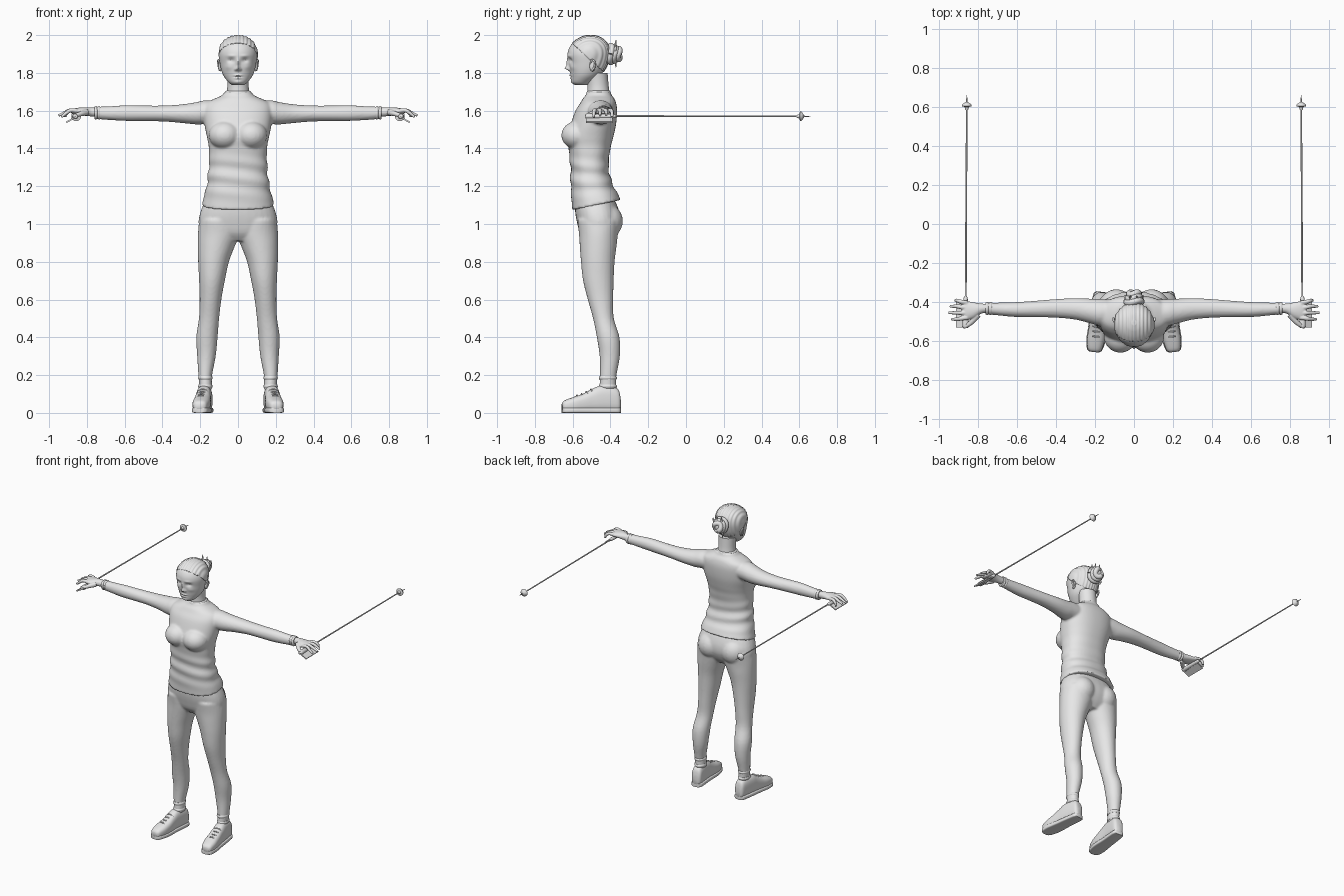
import bpy, bmesh, math
from mathutils import Matrix, Vector

if "Cube" in bpy.data.objects:
    bpy.data.objects.remove(bpy.data.objects["Cube"])

GREY = bpy.data.materials.new("plain_grey")
GREY.use_nodes = True
GREY.diffuse_color = (.8, .8, .8, 1)
GREY.node_tree.nodes["Principled BSDF"].inputs["Base Color"].default_value = (.8, .8, .8, 1)


def refine(rows, k):
    """Smooth spline through the given sections."""
    out = []
    for i in range(len(rows) - 1):
        quad = (rows[max(i - 1, 0)], rows[i], rows[i + 1], rows[min(i + 2, len(rows) - 1)])
        for j in range(k):
            t = j / k
            out.append([b + .5 * t * (c - a + t * (2 * a - 5 * b + 4 * c - d + t * (3 * b - a - 3 * c + d)))
                        for a, b, c, d in zip(*quad)])
    return out + [list(rows[-1])]


def skin_rings(bm, rings):
    loops = [[bm.verts.new(p) for p in ring] for ring in rings]
    n = len(loops[0])
    for lo, hi in zip(loops, loops[1:]):
        for i in range(n):
            bm.faces.new((lo[i], lo[(i + 1) % n], hi[(i + 1) % n], hi[i]))
    bm.faces.new(loops[0][::-1])
    bm.faces.new(loops[-1])


def loft(bm, axis, rows, n=32, k=4, power=2.0):
    """Rows hold the position on the axis, then low and high bounds of each side."""
    rings = []
    for t, a0, a1, b0, b1 in refine(rows, k):
        ring = []
        for i in range(n):
            c, s = math.cos(math.tau * i / n), math.sin(math.tau * i / n)
            a = (a0 + a1) / 2 + (a1 - a0) / 2 * math.copysign(abs(c) ** (2 / power), c)
            b = (b0 + b1) / 2 + (b1 - b0) / 2 * math.copysign(abs(s) ** (2 / power), s)
            ring.append({"x": (t, a, b), "y": (a, t, b), "z": (a, b, t)}[axis])
        rings.append(ring)
    skin_rings(bm, rings)


def sym(rows):
    return [(z, -w, w, y0, y1) for z, w, y0, y1 in rows]


def tube(bm, points, radii, n=10, k=4):
    path = refine([(*p, r) for p, r in zip(points, radii)], k)
    rings = []
    for i, p in enumerate(path):
        run = Vector(path[min(i + 1, len(path) - 1)][:3]) - Vector(path[max(i - 1, 0)][:3])
        turn = run.to_track_quat("Z", "Y")
        rings.append([Vector(p[:3]) + turn @ Vector((p[3] * math.cos(math.tau * j / n),
                                                     p[3] * math.sin(math.tau * j / n), 0)) for j in range(n)])
    skin_rings(bm, rings)


def ball(bm, loc, size):
    bmesh.ops.create_uvsphere(bm, u_segments=24, v_segments=16, radius=1,
                              matrix=Matrix.Translation(loc) @ Matrix.Diagonal((*size, 1)))


def both(bm):
    """Add the mirrored twin of everything built so far."""
    twin = bmesh.ops.duplicate(bm, geom=bm.verts[:] + bm.edges[:] + bm.faces[:])["geom"]
    for v in twin:
        if isinstance(v, bmesh.types.BMVert):
            v.co.x *= -1


def finish(name, bm, voxel=0, soften=3):
    bmesh.ops.recalc_face_normals(bm, faces=bm.faces[:])
    mesh = bpy.data.meshes.new(name)
    bm.to_mesh(mesh)
    bm.free()
    mesh.materials.append(GREY)
    mesh.shade_smooth()
    mesh.set_sharp_from_angle(angle=math.radians(55))
    ob = bpy.data.objects.new(name, mesh)
    bpy.context.scene.collection.objects.link(ob)
    if voxel:
        rm = ob.modifiers.new("blend", "REMESH")
        rm.mode, rm.voxel_size, rm.use_smooth_shade = "VOXEL", voxel, True
        sm = ob.modifiers.new("soften", "SMOOTH")
        sm.factor, sm.iterations = .5, soften
    return ob


# Shirt: arms first, mirrored, then the torso with a sloping hem
bm = bmesh.new()
loft(bm, "x", [(.08, -.5, -.39, 1.54, 1.65), (.17, -.52, -.385, 1.53, 1.655), (.22, -.51, -.383, 1.527, 1.645),
               (.3, -.49, -.38, 1.535, 1.633), (.4, -.48, -.385, 1.543, 1.627), (.5, -.478, -.393, 1.545, 1.627),
               (.6, -.477, -.4, 1.546, 1.628), (.7, -.468, -.403, 1.552, 1.622), (.76, -.462, -.403, 1.557, 1.622)])
ball(bm, (.07, -.575, 1.47), (.085, .085, .075))
both(bm)
torso = bmesh.new()
loft(torso, "z", sym([(1.1, .192, -.603, -.345), (1.15, .18, -.606, -.365), (1.2, .167, -.61, -.388),
                      (1.3, .155, -.612, -.41), (1.4, .154, -.622, -.4), (1.46, .164, -.632, -.385),
                      (1.53, .178, -.61, -.37), (1.6, .183, -.585, -.365), (1.64, .168, -.56, -.37),
                      (1.665, .12, -.545, -.38), (1.68, .087, -.532, -.393), (1.7, .07, -.524, -.4)]),
     n=64, k=8, power=2.3)
for v in torso.verts:
    x, y, z = v.co
    fold = .005 * math.sin(z * 75 + 9 * x + 7 * y) * math.exp(-((z - 1.26) / .09) ** 2)
    v.co.x += fold * x / .16
    v.co.y += fold * (y + .5) / .11
    v.co.z += .21 * (y + .475) * max(0, min(1, (1.3 - z) / .2))
scrap = bpy.data.meshes.new("torso_scrap")
torso.to_mesh(scrap)
torso.free()
bm.from_mesh(scrap)
bpy.data.meshes.remove(scrap)
finish("shirt", bm, .008)

# Collar and cuffs
bm = bmesh.new()
loft(bm, "z", sym([(1.672, .07, -.53, -.395), (1.68, .073, -.531, -.394), (1.7, .068, -.525, -.4),
                   (1.706, .06, -.518, -.405)]))
finish("collar", bm)
bm = bmesh.new()
for x in (.735, .752):
    loft(bm, "x", [(x - .009, -.462, -.403, 1.558, 1.618), (x, -.467, -.4, 1.553, 1.624),
                   (x + .009, -.462, -.403, 1.558, 1.62)])
both(bm)
finish("cuffs", bm)

# Leggings: legs, seat and hips
bm = bmesh.new()
loft(bm, "z", [(.12, .137, .205, -.46, -.37), (.16, .138, .207, -.457, -.37), (.2, .137, .21, -.455, -.368),
               (.3, .118, .216, -.457, -.35), (.4, .108, .221, -.472, -.352), (.5, .1, .207, -.492, -.382),
               (.6, .088, .203, -.52, -.385), (.7, .07, .206, -.545, -.383), (.8, .048, .211, -.556, -.378),
               (.88, .018, .213, -.562, -.368), (.95, -.01, .212, -.567, -.36), (1.02, 0, .205, -.575, -.35)])
ball(bm, (.09, -.43, 1.015), (.092, .096, .095))
both(bm)
loft(bm, "z", sym([(.91, .12, -.53, -.4), (.95, .19, -.56, -.37), (1, .208, -.575, -.35),
                   (1.05, .203, -.585, -.35), (1.1, .185, -.588, -.365), (1.14, .165, -.58, -.385)]), power=2.3)
finish("leggings", bm, .008)

# Ankle bands
bm = bmesh.new()
for z in (.14, .185):
    loft(bm, "z", [(z - .01, .138, .206, -.458, -.37), (z, .134, .211, -.462, -.365),
                   (z + .01, .138, .208, -.457, -.37)])
both(bm)
finish("ankle_bands", bm)

# Shoes: rounded upper, flat sole, laces
upper = [(-.658, -.02, .02, .02, .05), (-.645, -.036, .034, .01, .065), (-.6, -.047, .043, .004, .083),
         (-.55, -.048, .042, .004, .1), (-.5, -.043, .04, .004, .125), (-.46, -.04, .04, .004, .142),
         (-.4, -.038, .038, .004, .142), (-.36, -.034, .034, .005, .125), (-.347, -.02, .02, .02, .08)]
place = Matrix.Translation((.174, -.4, 0)) @ Matrix.Rotation(.12, 4, "Z") @ Matrix.Translation((0, .4, 0))
for name in ("shoe_uppers", "shoe_soles", "shoe_laces"):
    bm = bmesh.new()
    if name == "shoe_uppers":
        loft(bm, "y", upper, power=2.7)
    elif name == "shoe_soles":
        loft(bm, "y", [(y, a - .004, b + .004, 0, .028) for y, a, b, _, _ in upper], power=5)
    else:
        for y, z in ((-.575, .091), (-.55, .099), (-.525, .111), (-.5, .124)):
            tube(bm, [(-.028, y, z - .01), (0, y - .004, z + .002), (.026, y, z - .01)], [.004] * 3, n=8)
    bm.transform(place)
    both(bm)
    finish(name, bm)

# Head: smooth skull, then soft pushes shape the face
skull = sym([(1.735, .03, -.585, -.52), (1.75, .05, -.603, -.5), (1.78, .074, -.609, -.46), (1.81, .087, -.614, -.435),
             (1.85, .096, -.62, -.415), (1.9, .102, -.627, -.405), (1.94, .094, -.614, -.41),
             (1.97, .074, -.585, -.43), (1.99, .043, -.55, -.46), (1.998, .012, -.52, -.49)])
face = [(.037, 1.866, .018, .012, .011), (0, 1.85, .009, .025, -.012), (0, 1.824, .011, .011, -.022),
        (.013, 1.818, .006, .007, -.008), (0, 1.787, .018, .005, -.008), (0, 1.772, .015, .005, -.007),
        (0, 1.779, .02, .003, .004), (0, 1.75, .02, .012, -.005), (.05, 1.83, .02, .015, -.004),
        (.035, 1.89, .022, .007, -.004)]
bm = bmesh.new()
loft(bm, "z", skull, n=128, k=10)
for v in bm.verts:
    if v.co.y < -.53:
        x, z = abs(v.co.x), v.co.z
        v.co.y += sum(d * math.exp(-((x - fx) / sx) ** 2 - ((z - fz) / sz) ** 2) for fx, fz, sx, sz, d in face)
finish("head", bm)

# Eyes and ears
bm = bmesh.new()
ball(bm, (.036, -.592, 1.865), (.014, .013, .009))
both(bm)
finish("eyes", bm)
bm = bmesh.new()
ball(bm, (.094, -.495, 1.838), (.01, .016, .03))
tube(bm, [(.096, -.507, 1.845), (.104, -.497, 1.868), (.106, -.482, 1.856), (.102, -.486, 1.83), (.096, -.498, 1.812)],
     [.004, .005, .005, .005, .005])
both(bm)
finish("ears", bm)

# Neck
bm = bmesh.new()
loft(bm, "z", sym([(1.66, .064, -.525, -.398), (1.72, .057, -.522, -.408), (1.76, .057, -.525, -.412),
                   (1.8, .06, -.53, -.415)]))
finish("neck", bm)

# Hair: combed cap above a slanting hairline
bm = bmesh.new()
loft(bm, "z", skull, n=128, k=10)
bmesh.ops.delete(bm, geom=[f for f in bm.faces if f.calc_center_median().z
                           < 1.955 - .91 * (f.calc_center_median().y + .6)], context="FACES")
bm.normal_update()
for v in bm.verts:
    v.co += v.normal * (.002 + .0018 * math.sin(v.co.x * 330))
cap = finish("hair_cap", bm)
thick = cap.modifiers.new("thickness", "SOLIDIFY")
thick.thickness, thick.offset = .004, -1

# Bun: coiled hair with loose ends
bm = bmesh.new()
ball(bm, (0, -.385, 1.9), (.04, .042, .042))
for i in range(3):
    coil = []
    for j in range(13):
        a = j * math.tau / 12 + 2 * i
        coil.append(((.038 - .007 * i) * math.cos(a), -.398 + .02 * i + .006 * math.sin(2 * a),
                     1.9 + (.043 - .008 * i) * math.sin(a)))
    tube(bm, coil, [.017] * 13)
for x, z in ((-.02, 1.975), (.015, 1.97), (.045, 1.95), (-.03, 1.83)):
    tube(bm, [(x / 2, -.38, 1.9), (x * .9, -.375, (z + 1.9) / 2), (x, -.37, z)], [.012, .008, .002])
finish("hair_bun", bm)

# Hands: palm, four fingers and thumb
bm = bmesh.new()
loft(bm, "x", [(.74, -.455, -.41, 1.568, 1.614), (.78, -.458, -.408, 1.57, 1.617), (.82, -.482, -.402, 1.574, 1.618),
               (.86, -.491, -.395, 1.58, 1.613), (.882, -.483, -.402, 1.585, 1.605)])
for y, tip_y, tip_x, drop in ((-.405, -.392, .915, .03), (-.43, -.422, .943, .02),
                              (-.456, -.455, .95, .022), (-.48, -.488, .935, .03)):
    tube(bm, [(.855, y, 1.599), (.885, (y + tip_y) / 2, 1.602), (.915 - .3 * drop, tip_y, 1.6 - drop / 3),
              (tip_x, tip_y, 1.596 - drop)], [.012, .011, .01, .007])
tube(bm, [(.8, -.465, 1.592), (.83, -.5, 1.584), (.855, -.52, 1.576), (.875, -.53, 1.568)], [.018, .014, .011, .008])
both(bm)
finish("hands", bm, .0035, 2)

# Poles: grip, strap, shaft, tip and basket
bm = bmesh.new()
loft(bm, "y", [(-.532, .85, .876, 1.558, 1.582), (-.515, .846, .88, 1.555, 1.585), (-.45, .85, .876, 1.558, 1.582),
               (-.385, .852, .874, 1.56, 1.582), (-.37, .857, .868, 1.566, 1.577)], n=16)
both(bm)
finish("pole_grips", bm)
bm = bmesh.new()
bmesh.ops.create_cube(bm, size=1, matrix=Matrix.Translation((.888, -.46, 1.55))
                      @ Matrix.Rotation(.5, 4, "Y") @ Matrix.Diagonal((.05, .14, .008, 1)))
both(bm)
finish("pole_straps", bm)
bm = bmesh.new()
tube(bm, [(.863, -.5, 1.572), (.857, .61, 1.57), (.857, .66, 1.57)], [.005, .004, .002], k=1)
both(bm)
finish("pole_shafts", bm)
bm = bmesh.new()
tube(bm, [(.857, .585, 1.57), (.857, .6, 1.57), (.857, .604, 1.57), (.857, .612, 1.57), (.857, .625, 1.57)],
     [.007, .011, .026, .024, .006], n=16, k=1)
both(bm)
finish("pole_baskets", bm)
